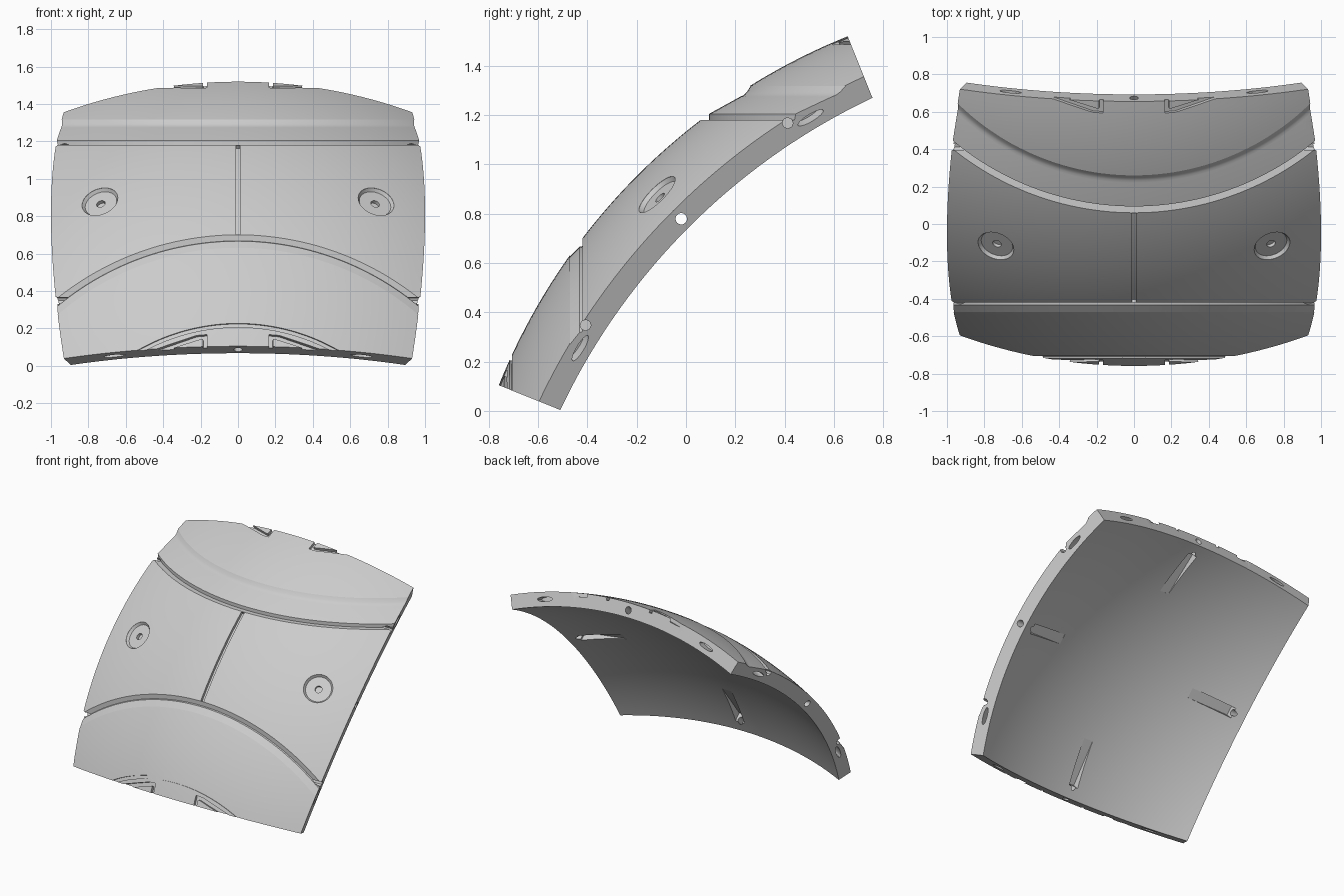
import bpy, bmesh
from math import sin, cos, pi, asin, sqrt, radians
from mathutils import Vector, Matrix

if "Cube" in bpy.data.objects:
    bpy.data.objects.remove(bpy.data.objects["Cube"], do_unlink=True)

# Spherical panel: outer and inner radius, half angle, sphere centre
R, R_IN = 2.55, 2.45
T = asin(1 / R)
C = Vector((0, 1.607, -0.847))
K = sqrt(0.5)
# Local axes: x sideways, y up the panel, z out through its middle
FRAME = Matrix(((1, 0, 0, C.x), (0, K, -K, C.y), (0, K, K, C.z), (0, 0, 0, 1)))
IDENT = Matrix.Identity(4)
QUARTERS = [FRAME @ Matrix.Rotation(k * pi / 2, 4, 'Z') for k in range(4)]

grey = bpy.data.materials.new("panel_grey")
grey.use_nodes = True
grey.diffuse_color = (0.6, 0.6, 0.6, 1)
grey.node_tree.nodes["Principled BSDF"].inputs["Base Color"].default_value = (0.6, 0.6, 0.6, 1)


def to_object(bm, name):
    bmesh.ops.recalc_face_normals(bm, faces=bm.faces)
    mesh = bpy.data.meshes.new(name)
    bm.to_mesh(mesh)
    bm.free()
    obj = bpy.data.objects.new(name, mesh)
    bpy.context.collection.objects.link(obj)
    return obj


def loft(bm, rings, matrix=IDENT):
    """Closed solid through equal rings of points."""
    rows = [[bm.verts.new(matrix @ Vector(p)) for p in ring] for ring in rings]
    n = len(rows[0])
    for a, b in zip(rows, rows[1:]):
        for i in range(n):
            j = (i + 1) % n
            bm.faces.new((a[i], a[j], b[j], b[i]))
    bm.faces.new(rows[0][::-1])
    bm.faces.new(rows[-1])


def oval(centre, u, v, a, b, n=24):
    return [centre + u * a * cos(2 * pi * i / n) + v * b * sin(2 * pi * i / n) for i in range(n)]


def sweep(bm, profile, upright, seg=72):
    """Turn an (along axis, radius) profile about the vertical or front-back axis."""
    rings = []
    for i in range(seg + 1):
        p = radians(-58 + 116 * i / seg)
        if upright:
            rings.append([C + Vector((r * sin(p), -r * cos(p), a)) for a, r in profile])
        else:
            rings.append([C + Vector((r * sin(p), -a, r * cos(p))) for a, r in profile])
    loft(bm, rings)


# Curved shell with radial edges
N = 48
bm = bmesh.new()
layers = []
for rad in (R, R_IN):
    grid = []
    for i in range(N + 1):
        tx = sin(T * (2 * i / N - 1)) / cos(T * (2 * i / N - 1))
        row = []
        for j in range(N + 1):
            ty = sin(T * (2 * j / N - 1)) / cos(T * (2 * j / N - 1))
            row.append(bm.verts.new(FRAME @ (Vector((tx, ty, 1)).normalized() * rad)))
        grid.append(row)
    layers.append(grid)
    for i in range(N):
        for j in range(N):
            bm.faces.new((grid[i][j], grid[i + 1][j], grid[i + 1][j + 1], grid[i][j + 1]))
rims = [[g[i][0] for i in range(N)] + [g[N][j] for j in range(N)]
        + [g[i][N] for i in range(N, 0, -1)] + [g[0][j] for j in range(N, 0, -1)] for g in layers]
for i in range(4 * N):
    j = (i + 1) % (4 * N)
    bm.faces.new((rims[0][i], rims[0][j], rims[1][j], rims[1][i]))
panel = to_object(bm, "curved_panel")
panel.data.materials.append(grey)

first, second, third = bmesh.new(), bmesh.new(), bmesh.new()

# Stepped seams: lower vertical one, upper horizontal one, and the cove above it
sweep(first, [(2.027, 1.515), (2.039, 1.513), (2.078, 1.474), (2.078, 1.65), (2.027, 1.65)], False)
sweep(first, [(2.027, 1.513), (2.06, 1.513), (2.06, 1.65), (2.027, 1.65)], True)
sweep(second, [(2.05, 1.516), (2.121, 1.387), (2.127, 1.374), (2.14, 1.36), (2.165, 1.345),
               (2.165, 1.65), (2.05, 1.65)], True)

# Thin engraved arc near the bottom edge
arc = [(r * cos(radians(q)), r * sin(radians(q)))
       for r, q in ((2.542, 24.9), (2.542, 24.4), (2.6, 24.4), (2.6, 24.9))]
sweep(third, arc, False)

# Centre slot between the seams
rings = []
for i in range(25):
    q = radians(-7.6 + 15.2 * i / 24)
    rings.append([(x, r * sin(q), r * cos(q))
                  for x, r in ((-.012, 2.53), (.012, 2.53), (.012, 2.6), (-.012, 2.6))])
loft(second, rings, FRAME)

Y = Vector((0, 1, 0))
for s in (-1, 1):
    # Round dimple with a small hole in its middle
    tilt = radians(16.84) * s
    out = Vector((sin(tilt), 0, cos(tilt)))
    side = Vector((cos(tilt), 0, -sin(tilt)))
    loft(first, [oval(out * r, side, Y, w, w, 40) for r, w in ((2.53, .088), (2.547, .1), (2.6, .1))], FRAME)
    loft(second, [oval(out * r, side, Y, .024, .024) for r in (2.51, 2.58)], FRAME)
    # Small nicks where the seams leave the side edges
    for y, z in ((-.407, .348), (.412, 1.167)):
        loft(second, [oval(Vector((s * x, y, z)), Y, Vector((0, 0, 1)), .022, .022, 8) for x in (.85, 1.05)])

    # Bent finger channels at the top and bottom edges, as (sideways, inset) outlines
    outline = [(.165, -.03), (.165, .07), (.22, .067), (.525, -.03),
               (.44, -.03), (.2, .044), (.187, .044), (.187, -.03)]
    for v in (-1, 1):
        rings = []
        for r in (2.53, 2.6):
            ring = []
            for x, inset in outline:
                q, c = T - inset / R, sqrt(1 - (x / R) ** 2)
                ring.append((s * r * x / R, v * r * c * sin(q), r * c * cos(q)))
            rings.append(ring)
        loft(second, rings, FRAME)

# Repeated on all four edges
r0 = Vector((sin(T), 0, cos(T)))
normal = Vector((cos(T), 0, -sin(T)))
mid = 2.5 * cos(T)
for m in QUARTERS:
    # Ramped pocket on the inside
    ramp = [(.88, 2.2), (.88, 2.345), (.56, 2.386), (.56, 2.3)]
    loft(first, [[(x, y, z) for x, z in ramp] for y in (-.036, .036)], m)
    # Round hole through the edge into the pocket
    loft(second, [oval(Vector((x, 0, mid)), Y, Vector((0, 0, 1)), .023, .023) for x in (.75, 1.1)], m)
    # Long oval sockets either side of the hole
    for s in (-1, 1):
        q = s * asin(.66 / 2.5)
        out, along = r0 * cos(q) + Y * sin(q), Y * cos(q) - r0 * sin(q)
        loft(first, [oval(out * 2.5 + normal * h, along, out, .06, .016) for h in (-.06, .04)], m)

# Cut the panel and drop the cutters
cutters = [to_object(b, n) for b, n in ((first, "seam_cutter"), (second, "detail_cutter"), (third, "arc_cutter"))]
for cutter in cutters:
    cutter.hide_render = True
    mod = panel.modifiers.new(cutter.name, 'BOOLEAN')
    mod.operation, mod.solver, mod.object = 'DIFFERENCE', 'EXACT', cutter
bpy.context.view_layer.update()
cut = bpy.data.meshes.new_from_object(panel.evaluated_get(bpy.context.evaluated_depsgraph_get()))
panel.modifiers.clear()
panel.data = cut
cut.materials.clear()
cut.materials.append(grey)
cut.polygons.foreach_set("material_index", [0] * len(cut.polygons))
for cutter in cutters:
    bpy.data.objects.remove(cutter, do_unlink=True)

bpy.ops.object.select_all(action='DESELECT')
panel.select_set(True)
bpy.context.view_layer.objects.active = panel
bpy.ops.object.shade_smooth_by_angle(angle=radians(20))
